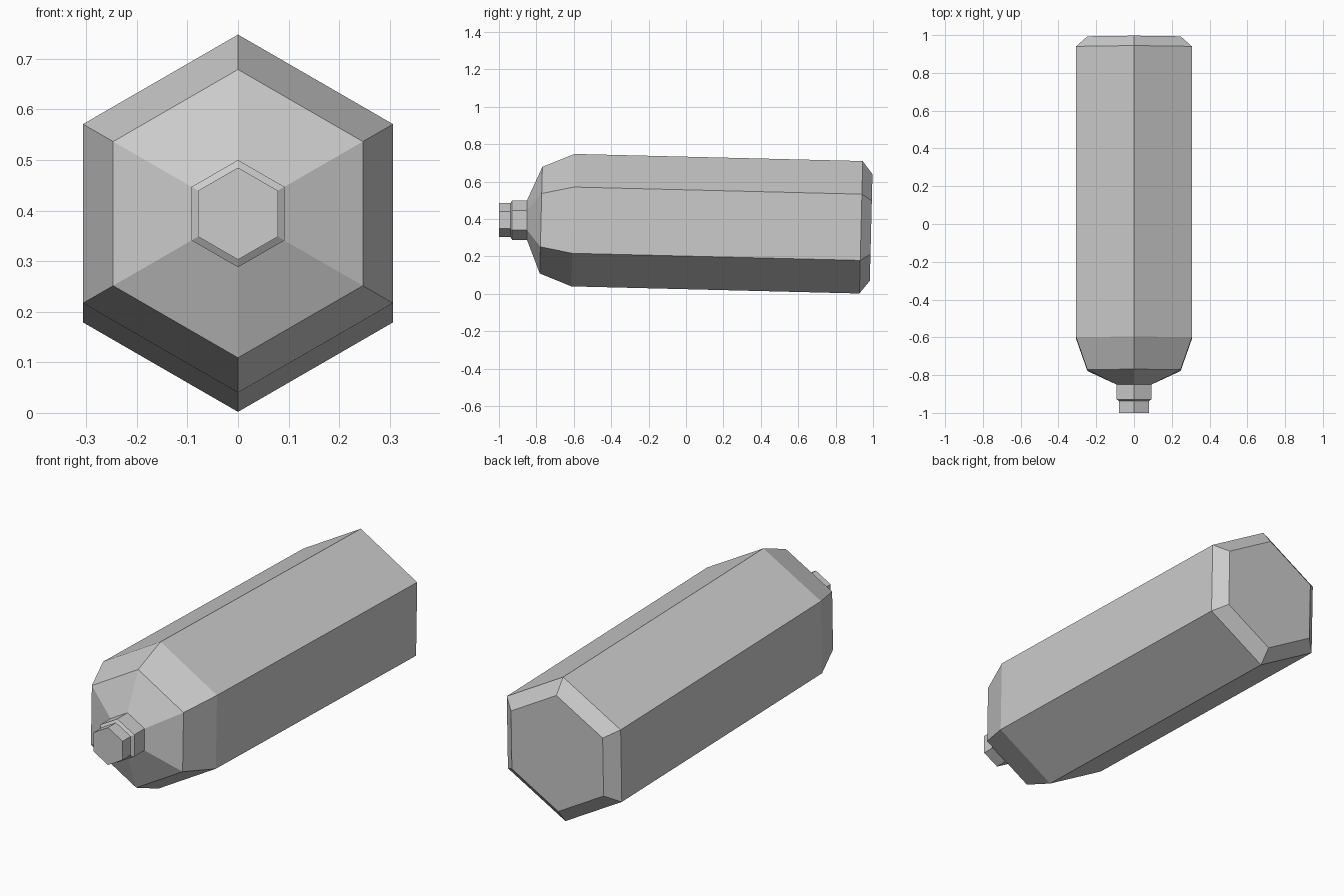
import bpy, bmesh, math
from mathutils import Vector

if "Cube" in bpy.data.objects:
    bpy.data.objects.remove(bpy.data.objects["Cube"])

SIDES = 6
TILT = 0.025  # lean of the body axis

grey = bpy.data.materials.new("plain grey")
grey.use_nodes = True
colour = (0.6, 0.6, 0.6, 1)
grey.diffuse_color = colour
grey.node_tree.nodes["Principled BSDF"].inputs["Base Color"].default_value = colour


def hex_ring(bm, y, z, radius, tilt):
    """Six-sided ring around the y axis, point up."""
    ring = []
    for i in range(SIDES):
        a = math.tau * i / SIDES
        up = radius * math.cos(a)
        ring.append(bm.verts.new(Vector((radius * math.sin(a), y + up * tilt, z + up))))
    return ring


def loft(name, profile):
    """Join successive rings into a closed, flat-faced solid."""
    bm = bmesh.new()
    rings = [hex_ring(bm, *p) for p in profile]
    for a, b in zip(rings, rings[1:]):
        for i in range(SIDES):
            j = (i + 1) % SIDES
            bm.faces.new((a[i], a[j], b[j], b[i]))
    bm.faces.new(rings[0])
    bm.faces.new(rings[-1])
    bmesh.ops.recalc_face_normals(bm, faces=bm.faces)
    mesh = bpy.data.meshes.new(name)
    bm.to_mesh(mesh)
    bm.free()
    mesh.materials.append(grey)
    obj = bpy.data.objects.new(name, mesh)
    bpy.context.collection.objects.link(obj)


# Bottle from the cap back to the base: y, centre z, radius, tilt
loft("bottle", [
    (-1.0, 0.394, 0.091, 0),        # cap end
    (-0.938, 0.394, 0.091, 0),      # cap rim
    (-0.929, 0.394, 0.106, 0),      # neck front
    (-0.85, 0.394, 0.106, 0),       # neck root
    (-0.775, 0.394, 0.285, TILT),   # shoulder
    (-0.604, 0.394, 0.354, TILT),   # body front
    (0.936, 0.356, 0.354, TILT),    # body back
    (0.99, 0.355, 0.285, TILT),     # base
])
